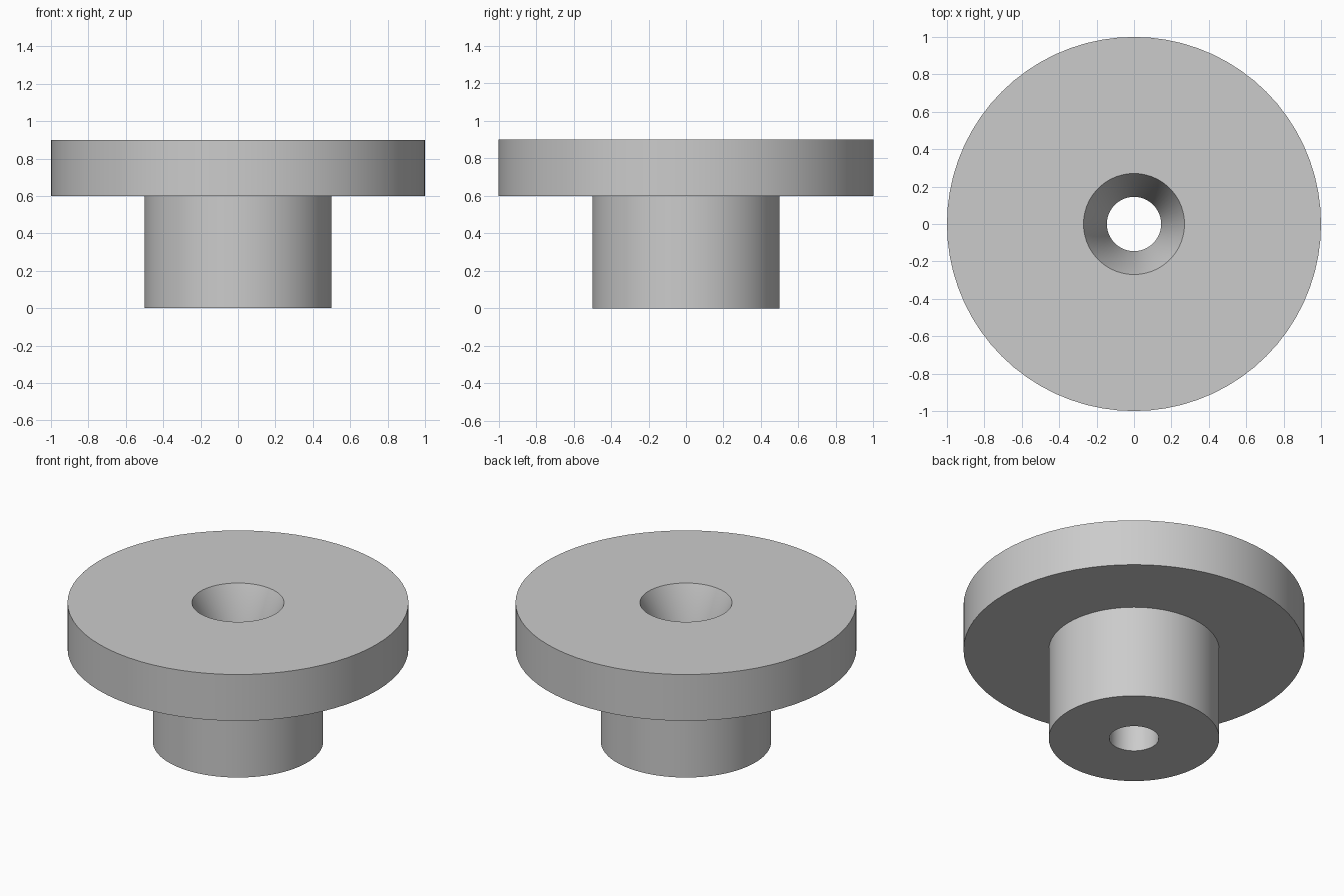
import bpy
import bmesh
from math import tau
from mathutils import Matrix

cube = bpy.data.objects.get("Cube")
if cube:
    bpy.data.objects.remove(cube, do_unlink=True)

SEGMENTS = 72
GREY = (0.6, 0.6, 0.6, 1.0)

material = bpy.data.materials.new("light_grey")
material.use_nodes = True
material.diffuse_color = GREY
material.node_tree.nodes["Principled BSDF"].inputs["Base Color"].default_value = GREY


def lathe(name, profile):
    """Spin a closed (radius, height) profile around the z axis."""
    bm = bmesh.new()
    verts = [bm.verts.new((r, 0, z)) for r, z in profile]
    edges = [bm.edges.new((v, verts[i - 1])) for i, v in enumerate(verts)]
    bmesh.ops.spin(bm, geom=verts + edges, cent=(0, 0, 0), axis=(0, 0, 1),
                   angle=tau, steps=SEGMENTS, use_merge=True)
    bmesh.ops.remove_doubles(bm, verts=bm.verts, dist=0.0001)
    bmesh.ops.recalc_face_normals(bm, faces=bm.faces)
    mesh = bpy.data.meshes.new(name)
    bm.to_mesh(mesh)
    bm.free()
    mesh.materials.append(material)
    obj = bpy.data.objects.new(name, mesh)
    bpy.context.collection.objects.link(obj)
    bpy.ops.object.select_all(action="DESELECT")
    obj.select_set(True)
    bpy.context.view_layer.objects.active = obj
    bpy.ops.object.shade_smooth_by_angle()
    return obj


# Wide flange on a narrow stem, with a bore that flares out through the flange
BORE, FLARE, STEM, FLANGE = 0.145, 0.27, 0.5, 1.0
SHOULDER, TOP = 0.6, 0.9
lathe("flanged_bushing", [
    (BORE, 0), (STEM, 0), (STEM, SHOULDER), (FLANGE, SHOULDER),
    (FLANGE, TOP), (FLARE, TOP), (BORE, SHOULDER),
])
